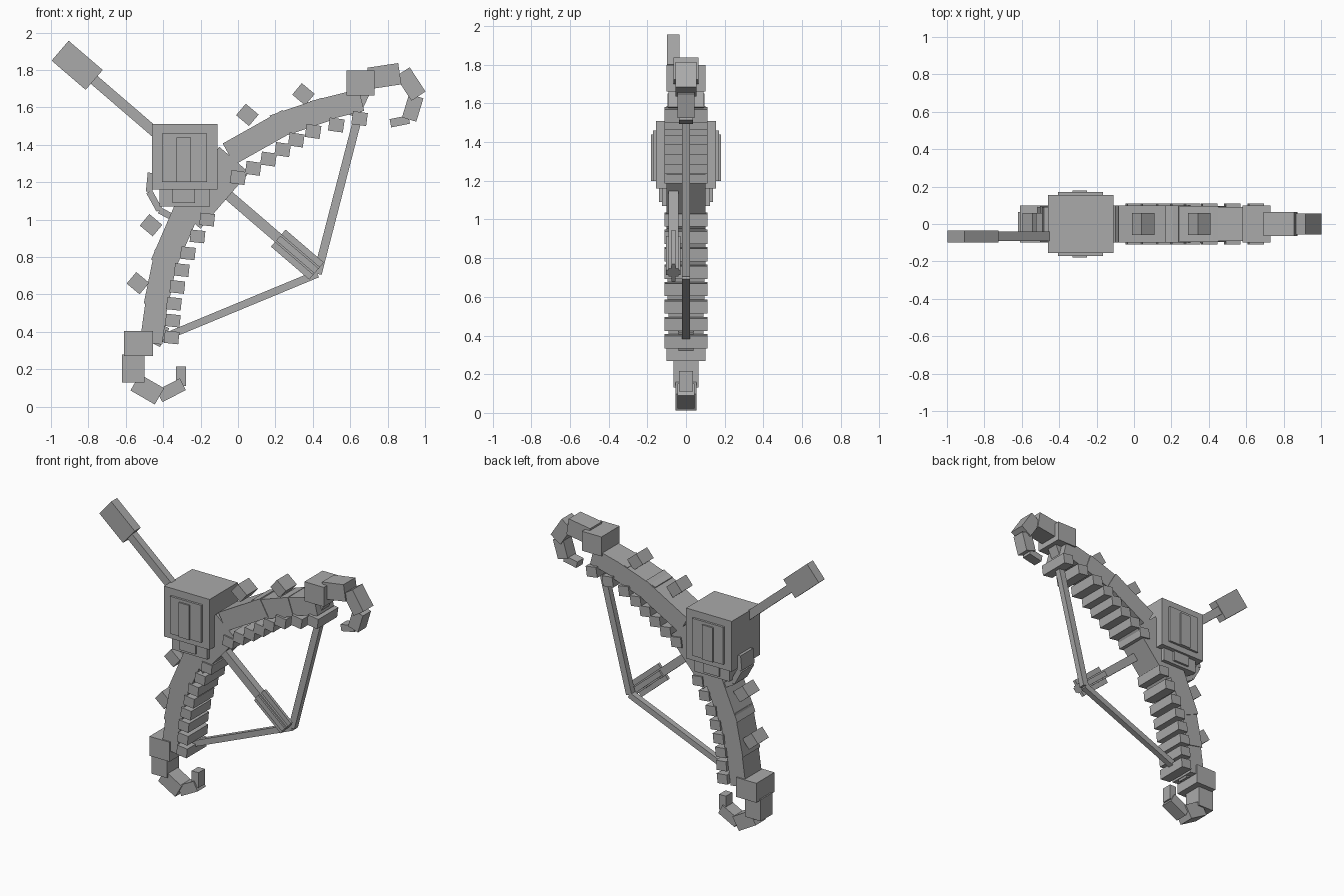
import bpy, math
from mathutils import Vector

cube = bpy.data.objects.get("Cube")
if cube:
    bpy.data.objects.remove(cube, do_unlink=True)

grey = bpy.data.materials.new("stone_grey")
grey.use_nodes = True
grey.diffuse_color = (0.4, 0.4, 0.4, 1)
grey.node_tree.nodes["Principled BSDF"].inputs["Base Color"].default_value = (0.4, 0.4, 0.4, 1)


def box(name, x, z, length, width, depth, angle=0.0, y=0.0):
    """Block centred at (x, y, z), tilted by angle in the front plane."""
    bpy.ops.mesh.primitive_cube_add(size=1, location=(x, y, z), rotation=(0, -angle, 0))
    ob = bpy.context.object
    ob.name = name
    ob.scale = (length, depth, width)
    bpy.ops.object.transform_apply(location=False, rotation=False, scale=True)
    ob.data.materials.append(grey)
    return ob


def beam(name, a, b, width, depth, y=0.0):
    """Block running from a to b in the front plane."""
    d = Vector(b) - Vector(a)
    mid = (Vector(a) + Vector(b)) / 2
    return box(name, mid.x, mid.y, d.length, width, depth, math.atan2(d.y, d.x), y)


def along(points, t):
    """Point on a polyline, t counted in segments."""
    i = min(int(t), len(points) - 2)
    return Vector(points[i]).lerp(Vector(points[i + 1]), t - i)


# Central block with raised panels on both faces
box("centre_block", -0.285, 1.335, 0.35, 0.35, 0.31)
box("centre_panel", -0.285, 1.33, 0.24, 0.26, 0.34)
box("centre_strip", -0.29, 1.32, 0.08, 0.24, 0.36)
box("lower_collar", -0.285, 1.12, 0.27, 0.10, 0.25)
box("lower_collar_panel", -0.29, 1.125, 0.12, 0.07, 0.28)

# Riser joining the limbs
beam("riser", (-0.02, 1.32), (-0.28, 1.02), 0.21, 0.20)

# Upper limb
beam("upper_limb_inner", (-0.05, 1.35), (0.27, 1.53), 0.13, 0.20)
beam("upper_limb_middle", (0.19, 1.495), (0.47, 1.59), 0.13, 0.19)
beam("upper_limb_outer", (0.40, 1.575), (0.66, 1.64), 0.12, 0.18)
box("upper_tip_block", 0.655, 1.73, 0.15, 0.135, 0.20)

# Lower limb
beam("lower_limb_inner", (-0.27, 1.06), (-0.40, 0.76), 0.14, 0.20)
beam("lower_limb_middle", (-0.38, 0.83), (-0.44, 0.54), 0.13, 0.19)
beam("lower_limb_outer", (-0.43, 0.59), (-0.465, 0.34), 0.12, 0.18)
box("lower_tip_block", -0.533, 0.337, 0.155, 0.135, 0.20)

# Curled hooks at the tips
beam("upper_hook_1", (0.70, 1.755), (0.865, 1.78), 0.115, 0.13)
beam("upper_hook_2", (0.88, 1.79), (0.965, 1.66), 0.09, 0.11)
beam("upper_hook_3", (0.953, 1.66), (0.915, 1.535), 0.08, 0.09)
beam("upper_hook_4", (0.815, 1.515), (0.915, 1.535), 0.045, 0.07)
box("lower_hook_1", -0.56, 0.205, 0.12, 0.15, 0.13)
beam("lower_hook_2", (-0.55, 0.13), (-0.42, 0.055), 0.10, 0.11)
beam("lower_hook_3", (-0.42, 0.055), (-0.295, 0.12), 0.07, 0.09)
box("lower_hook_4", -0.305, 0.163, 0.052, 0.105, 0.07)

# Studs on the outer side of the limbs
for x, z in ((0.05, 1.56), (0.35, 1.67), (-0.465, 0.97), (-0.535, 0.66)):
    box("limb_stud", x, z, 0.09, 0.08, 0.12, math.radians(-40))

# Rows of teeth on the inner side of the limbs
upper_row = [(0.0, 1.225), (0.19, 1.34), (0.36, 1.46), (0.65, 1.54)]
lower_row = [(-0.165, 1.0), (-0.285, 0.79), (-0.34, 0.58), (-0.355, 0.37)]
for i in range(8):
    t = i * 3 / 7
    p = along(upper_row, t)
    box("upper_tooth", p.x, p.y, 0.08, 0.07, 0.22, math.radians(-8))
    p = along(lower_row, t)
    box("lower_tooth", p.x, p.y, 0.078, 0.066, 0.22, math.radians(-6))

# Guard strap beside the centre block
strap = [(-0.465, 1.25), (-0.475, 1.15), (-0.42, 1.05), (-0.29, 0.98)]
for a, b in zip(strap, strap[1:]):
    beam("guard_strap", a, b, 0.035, 0.14, 0.02)

# Drawn string
nock = (0.425, 0.71)
beam("upper_string", (0.645, 1.56), nock, 0.045, 0.04)
beam("lower_string", (-0.42, 0.36), nock, 0.04, 0.04)
beam("upper_string_anchor", (0.68, 1.68), (0.62, 1.55), 0.05, 0.08)
beam("lower_string_anchor", (-0.44, 0.33), (-0.39, 0.43), 0.05, 0.08)

# Arrow with block head and crossed fletching
head, tail = Vector((-0.86, 1.825)), Vector((0.42, 0.725))
beam("arrow_shaft", head, tail, 0.055, 0.05, -0.065)
axis = (tail - head).normalized()
beam("arrow_head", head - axis * 0.12, head + axis * 0.12, 0.14, 0.065, -0.067)
beam("fletching_flat", tail - axis * 0.27, tail, 0.12, 0.02, -0.065)
beam("fletching_cross", tail - axis * 0.27, tail, 0.035, 0.075, -0.065)
